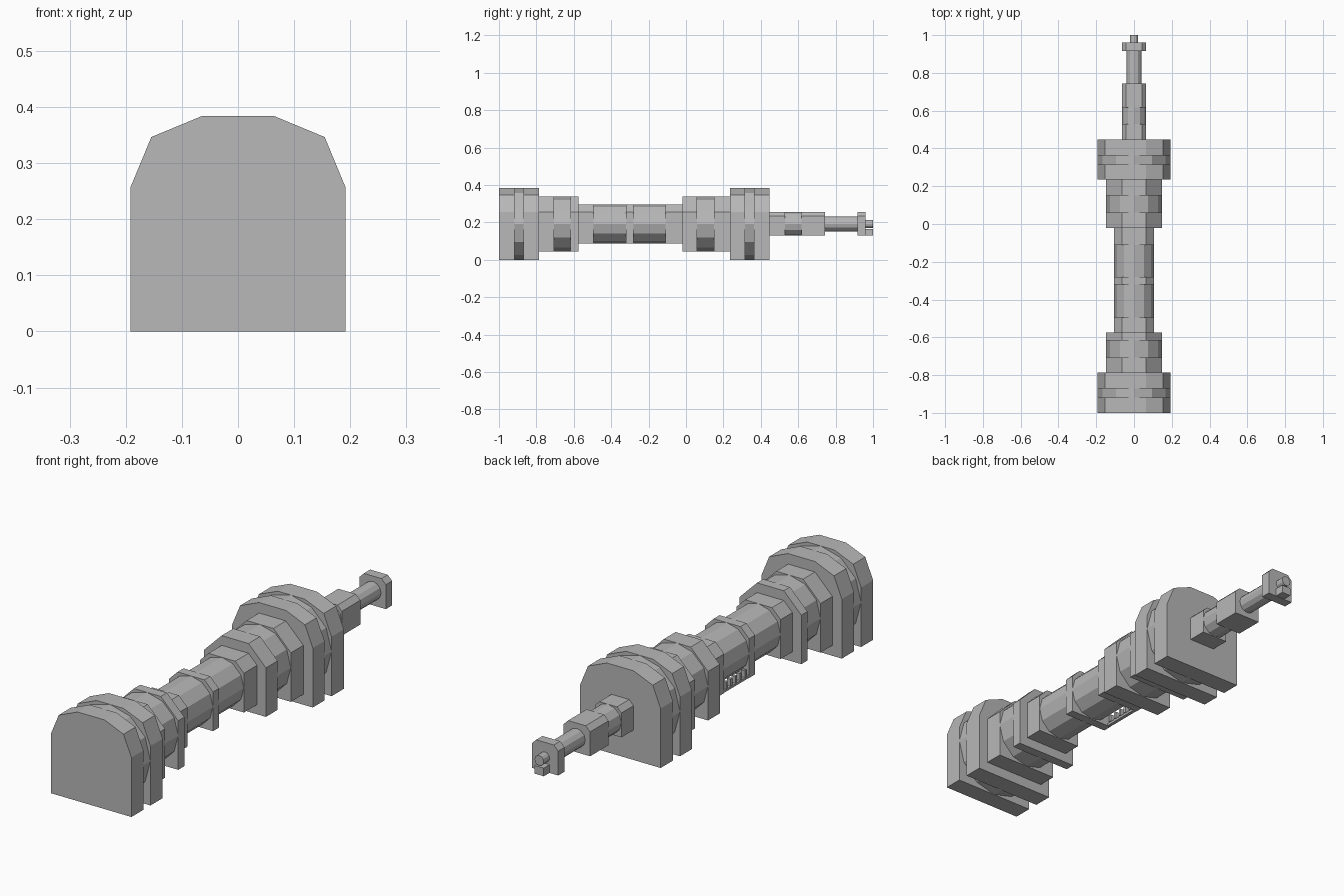
import bpy, bmesh, math

if "Cube" in bpy.data.objects:
    bpy.data.objects.remove(bpy.data.objects["Cube"])

AXIS = 0.192  # height of the long centre axis

grey = bpy.data.materials.new("hull_grey")
grey.diffuse_color = (0.48, 0.48, 0.48, 1)
grey.use_nodes = True
grey.node_tree.nodes["Principled BSDF"].inputs["Base Color"].default_value = grey.diffuse_color


def extrude(name, pts, y0, y1):
    """Extrude a closed (x, z) profile along y."""
    bm = bmesh.new()
    face = bm.faces.new([bm.verts.new((x, y0, z)) for x, z in pts])
    new = bmesh.ops.extrude_face_region(bm, geom=[face])["geom"]
    verts = [v for v in new if isinstance(v, bmesh.types.BMVert)]
    bmesh.ops.translate(bm, verts=verts, vec=(0, y1 - y0, 0))
    bmesh.ops.recalc_face_normals(bm, faces=bm.faces)
    mesh = bpy.data.meshes.new(name)
    bm.to_mesh(mesh)
    bm.free()
    mesh.materials.append(grey)
    obj = bpy.data.objects.new(name, mesh)
    bpy.context.collection.objects.link(obj)
    return obj


def arch(half, corner, steps):
    """Square section with flat bottom and cut top corners."""
    c = half - corner
    right = [(half, -half)]
    for i in range(steps + 1):
        a = math.pi / 2 * i / steps
        right.append((c + corner * math.cos(a), c + corner * math.sin(a)))
    left = [(-x, z) for x, z in reversed(right)]
    return [(x, z + AXIS) for x, z in right + left]


def ring(radius, sides=12):
    return [(radius * math.cos(2 * math.pi * i / sides),
             AXIS + radius * math.sin(2 * math.pi * i / sides)) for i in range(sides)]


def box(name, x0, x1, y0, y1, z0, z1):
    extrude(name, [(x0, z0), (x1, z0), (x1, z1), (x0, z1)], y0, y1)


# Modules: half size, corner cut, corner steps, alternating frame / core limits in y
modules = [
    ("front_large", 0.192, 0.128, 2, [-1.0, -0.918, -0.87, -0.787]),
    ("front_medium", 0.147, 0.083, 1, [-0.787, -0.706, -0.617, -0.575]),
    ("middle_small", 0.105, 0.041, 1, [-0.575, -0.494, -0.32, -0.28, -0.11, -0.02]),
    ("rear_medium", 0.147, 0.083, 1, [-0.02, 0.06, 0.15, 0.235]),
    ("rear_large", 0.192, 0.128, 2, [0.235, 0.315, 0.363, 0.447]),
    ("neck", 0.063, 0.021, 1, [0.447, 0.53, 0.617, 0.743]),
]
for name, half, corner, steps, ys in modules:
    for i in range(len(ys) - 1):
        if i % 2 == 0:
            extrude(name + "_frame", arch(half, corner, steps), ys[i], ys[i + 1])
        else:
            extrude(name + "_core", ring(half), ys[i], ys[i + 1])

# Thin rod and end plate
extrude("tail_rod", ring(0.04), 0.743, 0.917)
extrude("end_plate", arch(0.063, 0.021, 1), 0.917, 0.96)

# Pin and lug on the end plate
extrude("end_pin", ring(0.022), 0.96, 1.0)
box("end_lug", -0.022, 0.022, 0.96, 1.0, 0.13, 0.165)

# Small toothed rail along the lower left edge
box("rail", -0.105, -0.09, -0.28, -0.11, 0.088, 0.098)
for i in range(5):
    y = -0.265 + i * 0.032
    box("rail_post", -0.103, -0.085, y, y + 0.012, 0.098, 0.128)
